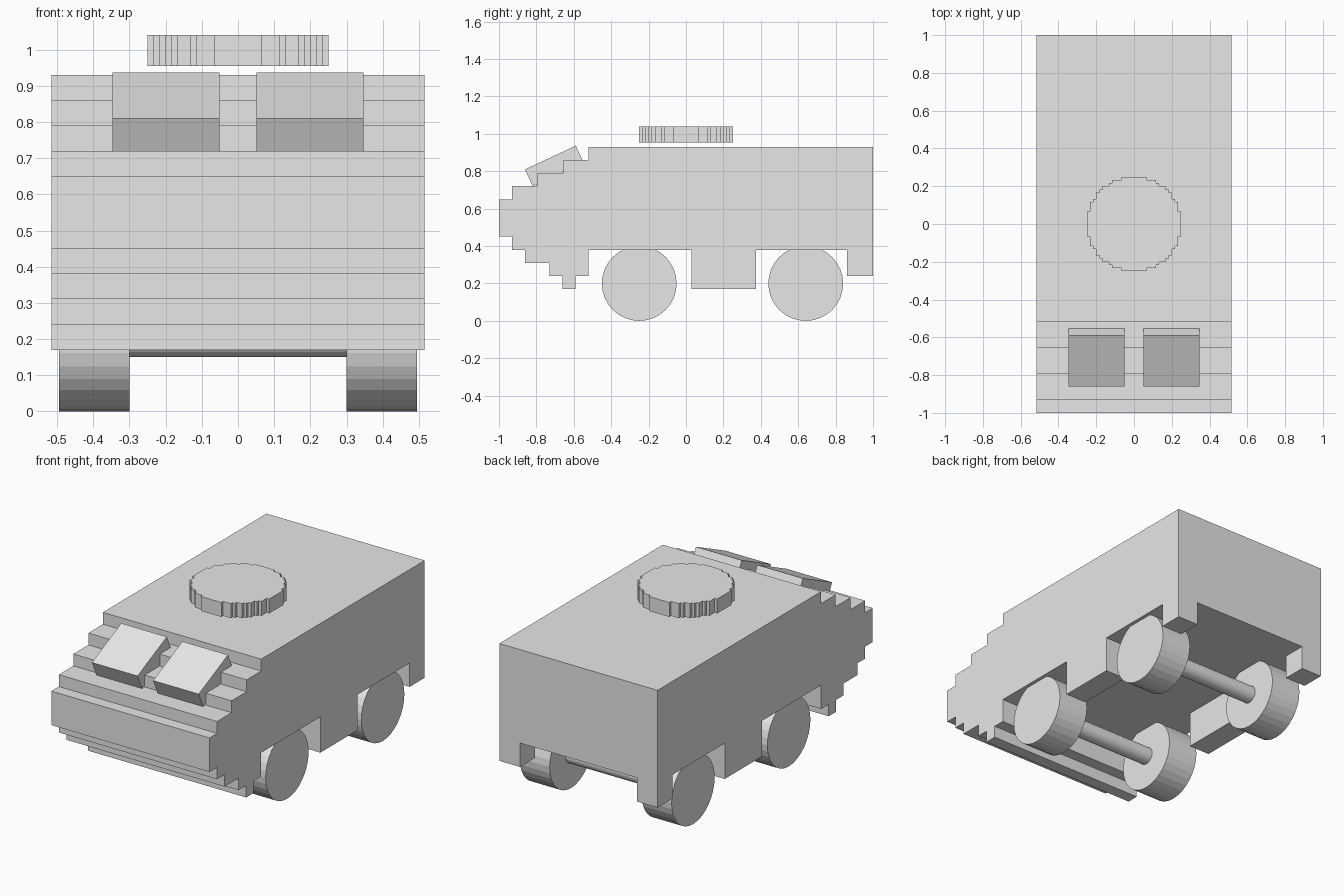
import bpy, bmesh, math
from mathutils import Matrix

if "Cube" in bpy.data.objects:
    bpy.data.objects.remove(bpy.data.objects["Cube"])

grey = bpy.data.materials.new("light grey")
grey.diffuse_color = (0.8, 0.8, 0.8, 1)
grey.use_nodes = True
grey.node_tree.nodes["Principled BSDF"].inputs["Base Color"].default_value = grey.diffuse_color


def finish(name, bm):
    bmesh.ops.recalc_face_normals(bm, faces=bm.faces)
    me = bpy.data.meshes.new(name)
    bm.to_mesh(me)
    bm.free()
    me.materials.append(grey)
    ob = bpy.data.objects.new(name, me)
    bpy.context.collection.objects.link(ob)
    return ob


def prism(name, base, offset):
    """Extrude a flat outline of 3D points along offset."""
    bm = bmesh.new()
    face = bm.faces.new([bm.verts.new(p) for p in base])
    ext = bmesh.ops.extrude_face_region(bm, geom=[face], use_keep_orig=True)
    verts = [g for g in ext["geom"] if isinstance(g, bmesh.types.BMVert)]
    bmesh.ops.translate(bm, verts=verts, vec=offset)
    return finish(name, bm)


def cylinder_x(name, centre, radius, length, sides):
    bm = bmesh.new()
    bmesh.ops.create_cone(
        bm, cap_ends=True, segments=sides, radius1=radius, radius2=radius, depth=length,
        matrix=Matrix.Translation(centre) @ Matrix.Rotation(math.pi / 2, 4, 'Y'))
    return finish(name, bm)


# Hull: stepped side profile (y, z) extruded across the width
W, FLOOR, LIP = 0.515, 0.38, -0.52
profile = [
    (-1, 0.45), (-1, 0.65), (-0.93, 0.65), (-0.93, 0.72), (-0.795, 0.72), (-0.795, 0.79),
    (-0.655, 0.79), (-0.655, 0.86), (LIP, 0.86), (LIP, 0.93), (1, 0.93), (1, 0.24),
    (0.86, 0.24), (0.86, FLOOR), (0.375, FLOOR), (0.375, 0.17), (0.03, 0.17), (0.03, FLOOR),
    (LIP, FLOOR), (LIP, 0.24), (-0.59, 0.24), (-0.59, 0.17), (-0.66, 0.17), (-0.66, 0.24),
    (-0.73, 0.24), (-0.73, 0.31), (-0.86, 0.31), (-0.86, FLOOR), (-0.93, FLOOR), (-0.93, 0.45)]
hull = prism("hull", [(-W, y, z) for y, z in profile], (2 * W, 0, 0))

# Hollow between the side skirts
IN = 0.38
cutter = prism("underside_cutter",
               [(-IN, LIP, 0), (-IN, 1.2, 0), (-IN, 1.2, FLOOR), (-IN, LIP, FLOOR)],
               (2 * IN, 0, 0))
cutter.hide_render = True
mod = hull.modifiers.new("underside", 'BOOLEAN')
mod.operation = 'DIFFERENCE'
mod.solver = 'EXACT'
mod.object = cutter
bpy.context.view_layer.objects.active = hull
bpy.ops.object.modifier_apply(modifier=mod.name)
bpy.data.objects.remove(cutter)

# Wheels and axles
for end, y in (("front", -0.25), ("rear", 0.64)):
    cylinder_x(end + "_axle", (0, y, 0.2), 0.05, 0.7, 32)
    for side, s in (("left", -1), ("right", 1)):
        cylinder_x(f"{end}_{side}_wheel", (s * 0.397, y, 0.2), 0.2, 0.195, 32)

# Tilted windscreen blocks
for side, s in (("left", -1), ("right", 1)):
    bm = bmesh.new()
    bmesh.ops.create_cube(bm, size=1, matrix=(
        Matrix.Translation((s * 0.199, -0.704, 0.828))
        @ Matrix.Rotation(math.radians(25), 4, 'X')
        @ Matrix.Diagonal((0.297, 0.3, 0.1, 1))))
    finish(side + "_windscreen", bm)

# Roof hatch: round disc with a stepped rim
N = 15
cell = 0.25 / N
quarter = []
for i in range(N):
    w = round(math.sqrt(N * N - (i + 0.5) ** 2)) * cell
    for y in (i * cell, (i + 1) * cell):
        if len(quarter) > 1 and quarter[-1][0] == w == quarter[-2][0]:
            quarter.pop()
        if not quarter or quarter[-1] != (w, y):
            quarter.append((w, y))
quarter = quarter[1:]
rim = (quarter + [(-x, y) for x, y in reversed(quarter)]
       + [(-x, -y) for x, y in quarter] + [(x, -y) for x, y in reversed(quarter)])
prism("roof_hatch", [(x, y, 0.955) for x, y in rim], (0, 0, 0.085))
